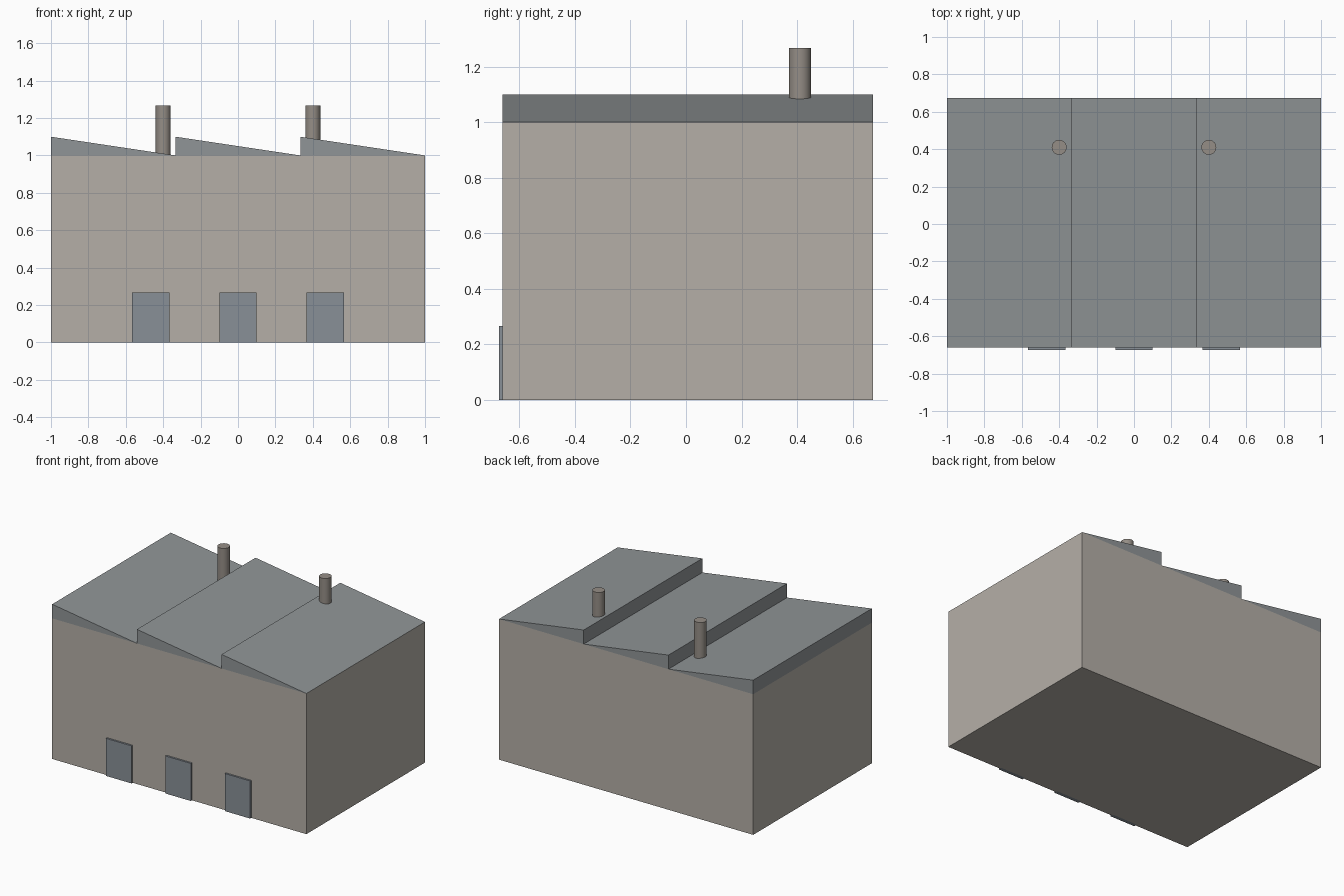
import bpy, bmesh

if "Cube" in bpy.data.objects:
    bpy.data.objects.remove(bpy.data.objects["Cube"])

FRONT, BACK = -0.66, 0.673
WALL_H, RIDGE_H = 1.0, 1.1
BAY = 2 / 3


def material(name, rgb):
    m = bpy.data.materials.new(name)
    m.diffuse_color = (*rgb, 1)
    m.use_nodes = True
    m.node_tree.nodes["Principled BSDF"].inputs["Base Color"].default_value = m.diffuse_color
    return m


wall_mat = material("wall_beige", (0.46, 0.43, 0.39))
roof_mat = material("roof_grey", (0.28, 0.30, 0.31))
door_mat = material("door_blue_grey", (0.25, 0.28, 0.31))
stack_mat = material("stack_brown", (0.30, 0.27, 0.24))


def prism(name, profile, y0, y1, mat):
    """Extrude an x-z profile from y0 back to y1."""
    bm = bmesh.new()
    face = bm.faces.new([bm.verts.new((x, y0, z)) for x, z in profile])
    out = bmesh.ops.extrude_face_region(bm, geom=[face])["geom"]
    moved = [v for v in out if isinstance(v, bmesh.types.BMVert)]
    bmesh.ops.translate(bm, verts=moved, vec=(0, y1 - y0, 0))
    bmesh.ops.recalc_face_normals(bm, faces=bm.faces)
    mesh = bpy.data.meshes.new(name)
    bm.to_mesh(mesh)
    bm.free()
    mesh.materials.append(mat)
    obj = bpy.data.objects.new(name, mesh)
    bpy.context.collection.objects.link(obj)
    return obj


def block(name, x0, x1, y0, y1, z0, z1, mat):
    return prism(name, [(x0, z0), (x1, z0), (x1, z1), (x0, z1)], y0, y1, mat)


# Main hall
block("factory_hall", -1, 1, FRONT, BACK, 0, WALL_H, wall_mat)

# Sawtooth roof bays and loading doors
for i in range(3):
    x = -1 + i * BAY
    prism(f"roof_bay_{i + 1}",
          [(x, WALL_H), (x + BAY, WALL_H), (x, RIDGE_H)], FRONT, BACK, roof_mat)
    c = (i - 1) * 0.467
    block(f"loading_door_{i + 1}", c - 0.1, c + 0.1,
          -0.673, FRONT + 0.013, 0, 0.267, door_mat)

# Chimney stacks
for side, x in (("left", -0.4), ("right", 0.4)):
    bpy.ops.mesh.primitive_cylinder_add(
        vertices=24, radius=0.04, depth=0.267,
        location=(x, 0.41, WALL_H + 0.1335))
    stack = bpy.context.object
    stack.name = f"chimney_{side}"
    stack.data.materials.append(stack_mat)
    bpy.ops.object.shade_smooth_by_angle()
